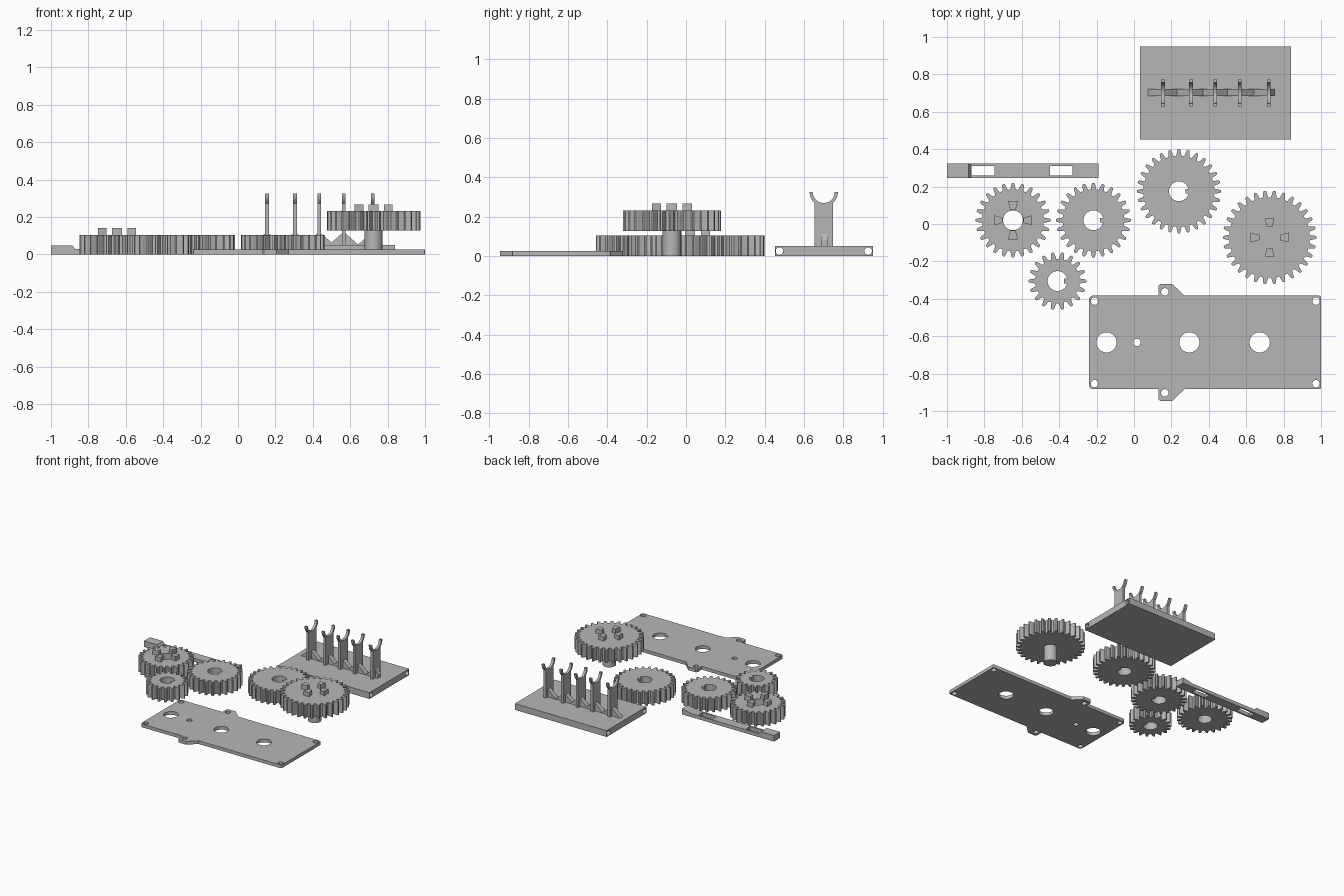
import bpy, bmesh
from math import sin, cos, pi, radians, asin
from mathutils import Matrix

cube = bpy.data.objects.get("Cube")
if cube:
    bpy.data.objects.remove(cube)

grey = bpy.data.materials.new("plain grey")
grey.use_nodes = True
grey.diffuse_color = (0.47, 0.47, 0.47, 1)
grey.node_tree.nodes["Principled BSDF"].inputs["Base Color"].default_value = grey.diffuse_color

# Profile planes: columns send the profile's own axes to world axes
ALONG_Z = Matrix.Identity(4)
ALONG_X = Matrix(((0, 0, 1, 0), (1, 0, 0, 0), (0, 1, 0, 0), (0, 0, 0, 1)))   # profile in (y, z)
ALONG_Y = Matrix(((1, 0, 0, 0), (0, 0, -1, 0), (0, 1, 0, 0), (0, 0, 0, 1)))  # profile in (x, z), towards -y
parts = []


def arc(cx, cy, r, a0, a1, n):
    return [(cx + r * cos(a0 + (a1 - a0) * i / n), cy + r * sin(a0 + (a1 - a0) * i / n)) for i in range(n + 1)]


def circle(cx, cy, r, n=40):
    return arc(cx, cy, r, 0, 2 * pi, n)[:-1]


def rect(x0, y0, x1, y1):
    return [(x0, y0), (x1, y0), (x1, y1), (x0, y1)]


def extrude(name, loops, lo, hi, plane=ALONG_Z):
    """Fill an outline with holes and extrude it from lo to hi."""
    cu = bpy.data.curves.new(name, 'CURVE')
    cu.dimensions = '2D'
    cu.fill_mode = 'BOTH'
    cu.extrude = (hi - lo) / 2
    for loop in loops:
        sp = cu.splines.new('POLY')
        sp.points.add(len(loop) - 1)
        for p, (x, y) in zip(sp.points, loop):
            p.co = (x, y, 0, 1)
        sp.use_cyclic_u = True
    tmp = bpy.data.objects.new(name + "_outline", cu)
    bpy.context.collection.objects.link(tmp)
    dg = bpy.context.evaluated_depsgraph_get()
    me = bpy.data.meshes.new_from_object(tmp.evaluated_get(dg))
    bpy.data.objects.remove(tmp)
    bpy.data.curves.remove(cu)
    me.name = name
    bm = bmesh.new()
    bm.from_mesh(me)
    bmesh.ops.remove_doubles(bm, verts=bm.verts, dist=1e-5)
    bmesh.ops.transform(bm, matrix=plane @ Matrix.Translation((0, 0, (lo + hi) / 2)), verts=bm.verts)
    bmesh.ops.recalc_face_normals(bm, faces=bm.faces)
    bm.to_mesh(me)
    bm.free()
    me.materials.clear()
    me.materials.append(grey)
    ob = bpy.data.objects.new(name, me)
    bpy.context.collection.objects.link(ob)
    parts.append(ob)
    return ob


# Gears
BORE = 0.053


def gear(name, cx, cy, r, teeth, z, bore=True, key=False):
    depth, pitch = 0.035, 2 * pi / teeth
    # half tooth: (fraction of pitch, depth below the tip)
    half = [(0.34, 1), (0.27, 0.75), (0.21, 0.4), (0.15, 0.12), (0.10, 0)]
    shape = [(-f, d) for f, d in half] + [(f, d) for f, d in reversed(half)]
    outline = []
    for t in range(teeth):
        for f, d in shape:
            a, rad = (t + f) * pitch, r - d * depth
            outline.append((cx + rad * cos(a), cy + rad * sin(a)))
    loops = [outline]
    if key:
        w = 0.013
        a = asin(w / BORE)
        loops.append(arc(cx, cy, BORE, a, 2 * pi - a, 38) + [(cx + 0.036, cy - w), (cx + 0.036, cy + w)])
    elif bore:
        loops.append(circle(cx, cy, BORE))
    extrude(name, loops, z, z + 0.105)


def coupling_pegs(name, cx, cy, z, h):
    for k in range(4):
        c, s = cos(k * pi / 2), sin(k * pi / 2)
        wedge = [(0.055, -0.014), (0.102, -0.026), (0.102, 0.026), (0.055, 0.014)]
        extrude(f"{name}_{k + 1}", [[(cx + u * c - v * s, cy + u * s + v * c) for u, v in wedge]], z, z + h)


gear("pegged_gear", -0.647, 0.02, 0.2, 24, 0)
coupling_pegs("pegged_gear_peg", -0.647, 0.02, 0.1, 0.04)
gear("middle_gear", -0.217, 0.02, 0.2, 24, 0, key=True)
gear("small_gear", -0.409, -0.305, 0.154, 18, 0, key=True)
gear("large_gear", 0.24, 0.175, 0.225, 28, 0, key=True)
gear("shaft_gear", 0.725, -0.072, 0.25, 30, 0.127, bore=False)
coupling_pegs("shaft_gear_peg", 0.725, -0.072, 0.23, 0.036)
extrude("gear_shaft", [circle(0.725, -0.072, 0.048)], 0, 0.13)

# Cover plate with two side ears
mid = -0.633
outline = (arc(-0.22, -0.863, 0.02, pi, 1.5 * pi, 5)
           + [(0.13, -0.883), (0.13, -0.935), (0.14, -0.945), (0.205, -0.945), (0.27, -0.883)]
           + arc(0.99, -0.873, 0.01, -pi / 2, 0, 3) + arc(0.99, -0.393, 0.01, 0, pi / 2, 3)
           + [(0.27, -0.383), (0.205, -0.321), (0.14, -0.321), (0.13, -0.331), (0.13, -0.383)]
           + arc(-0.22, -0.403, 0.02, pi / 2, pi, 5))
holes = [circle(x, mid, 0.054) for x in (-0.147, 0.296, 0.672)] + [circle(0.016, mid, 0.02, 24)]
for side in (-1, 1):
    holes += [circle(x, mid + side * 0.221, 0.02, 24) for x in (-0.211, 0.973)]
    holes.append(circle(0.165, mid + side * 0.27, 0.02, 24))
extrude("cover_plate", [outline] + holes, 0, 0.026)

# Slotted bar with raised ends
extrude("slotted_bar", [rect(-1, 0.247, -0.19, 0.323), rect(-0.869, 0.26, -0.746, 0.311),
                        rect(-0.45, 0.26, -0.328, 0.311)], 0, 0.028)
extrude("bar_end_block", [[(-1, 0.02), (-0.872, 0.02), (-0.872, 0.03), (-0.885, 0.048), (-1, 0.048)]],
        -0.323, -0.247, ALONG_Y)
extrude("bar_end_ramp", [[(-0.28, 0.02), (-0.19, 0.02), (-0.19, 0.046), (-0.28, 0.028)]],
        -0.323, -0.247, ALONG_Y)

# Stand base, drilled lengthwise near both long edges
extrude("stand_base", [rect(0.452, 0, 0.95, 0.05), circle(0.475, 0.025, 0.019, 24),
                       circle(0.926, 0.025, 0.019, 24)], 0.033, 0.84, ALONG_X)

# Forked posts with gussets
py, top, w = 0.7, 0.325, 0.048
outer, inner = 0.072, 0.056
a = asin((outer ** 2 - w ** 2) ** 0.5 / outer)
fork = ([(py - w, 0.04), (py + w, 0.04)] + arc(py, top, outer, -a, 0, 8)
        + arc(py, top, inner, 0, -pi, 20) + arc(py, top, outer, -pi, a - pi, 8))
for i, x in enumerate((0.155, 0.305, 0.435, 0.565, 0.72)):
    extrude(f"forked_post_{i + 1}", [fork], x - 0.01, x + 0.01, ALONG_X)
    gusset = [(x - 0.08, 0.045), (x - 0.08, 0.05), (x - 0.01, 0.112), (x + 0.01, 0.112)]
    if i < 4:
        gusset += [(x + 0.08, 0.05), (x + 0.08, 0.045)]
    else:
        gusset += [(x + 0.03, 0.08), (x + 0.03, 0.045)]
    extrude(f"post_gusset_{i + 1}", [gusset], -0.722, -0.685, ALONG_Y)

# Smooth round walls, keep edges sharp
bpy.ops.object.select_all(action='DESELECT')
for ob in parts:
    ob.select_set(True)
bpy.context.view_layer.objects.active = parts[0]
bpy.ops.object.shade_smooth_by_angle(angle=radians(25))
